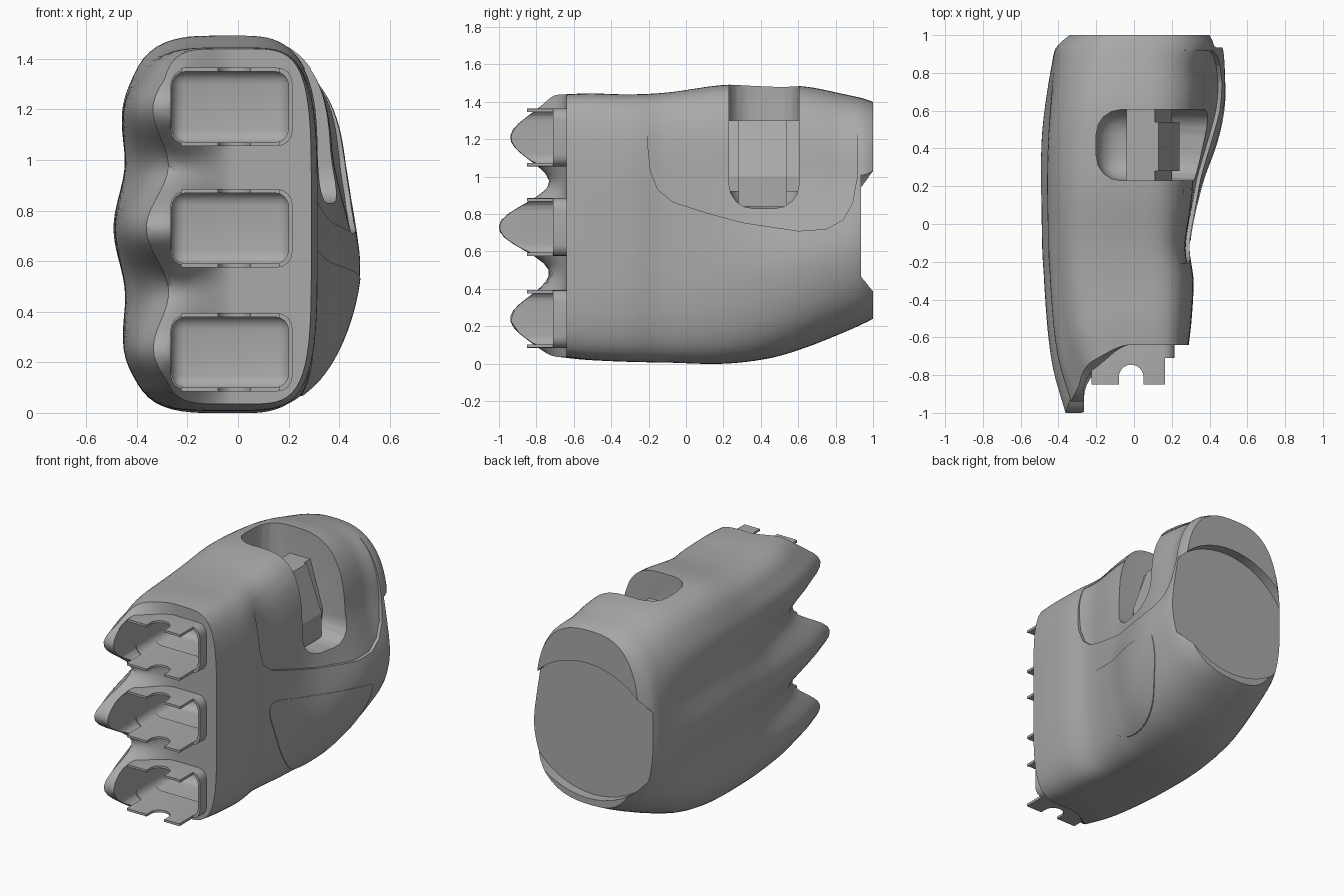
import bpy, bmesh, math
from mathutils import Vector, Matrix

if "Cube" in bpy.data.objects:
    bpy.data.objects.remove(bpy.data.objects["Cube"], do_unlink=True)

grey = bpy.data.materials.new("mid grey")
grey.use_nodes = True
grey.diffuse_color = (0.4, 0.4, 0.4, 1)
grey.node_tree.nodes["Principled BSDF"].inputs["Base Color"].default_value = (0.4, 0.4, 0.4, 1)


def make(name, bm):
    bmesh.ops.recalc_face_normals(bm, faces=bm.faces)
    me = bpy.data.meshes.new(name)
    bm.to_mesh(me)
    bm.free()
    me.materials.append(grey)
    ob = bpy.data.objects.new(name, me)
    bpy.context.collection.objects.link(ob)
    return ob


def boolean(ob, cutter, op="DIFFERENCE"):
    """Apply a boolean and remove the cutter."""
    mod = ob.modifiers.new("cut", "BOOLEAN")
    mod.operation, mod.solver, mod.object = op, "EXACT", cutter
    dg = bpy.context.evaluated_depsgraph_get()
    me = bpy.data.meshes.new_from_object(ob.evaluated_get(dg))
    ob.modifiers.clear()
    ob.data = me
    bpy.data.objects.remove(cutter, do_unlink=True)


def rounded_box(name, lo, hi, r):
    bm = bmesh.new()
    bmesh.ops.create_cube(bm, size=1)
    for v in bm.verts:
        v.co = Vector([lo[i] if v.co[i] < 0 else hi[i] for i in range(3)])
    if r:
        bmesh.ops.bevel(bm, geom=list(bm.edges), offset=r, segments=4, profile=0.5, affect="EDGES")
    return make(name, bm)


def prism(name, pts, a, b, place):
    """Extrude a 2D outline from a to b; place(p, q, depth) gives the 3D point."""
    bm = bmesh.new()
    ends = [[bm.verts.new(place(p, q, d)) for p, q in pts] for d in (a, b)]
    n = len(pts)
    for e in ends:
        bm.faces.new(e)
    for i in range(n):
        j = (i + 1) % n
        bm.faces.new((ends[0][i], ends[0][j], ends[1][j], ends[1][i]))
    return make(name, bm)


def cylinder(name, centre, r, depth, rot, scale=(1, 1, 1)):
    bm = bmesh.new()
    m = Matrix.Translation(centre) @ Matrix.Diagonal((*scale, 1)) @ rot
    bmesh.ops.create_cone(bm, cap_ends=True, segments=48, radius1=r, radius2=r, depth=depth, matrix=m)
    return make(name, bm)


def smooth(a, b, t):
    t = min(1, max(0, (t - a) / (b - a)))
    return t * t * (3 - 2 * t)


def closed_curve(pts, steps=5):
    """Round a closed outline through its points."""
    out, n = [], len(pts)
    for i in range(n):
        p = [Vector(pts[(i + k) % n]) for k in (-1, 0, 1, 2)]
        for s in range(steps):
            t = s / steps
            out.append(0.5 * (2 * p[1] + (p[2] - p[0]) * t + (2 * p[0] - 5 * p[1] + 4 * p[2] - p[3]) * t * t
                              + (3 * p[1] - p[0] - 3 * p[2] + p[3]) * t ** 3))
    return out


# Cross-section keys: y, back x, palm x, bottom z, top z, squareness of palm side and back
KEYS = [(-0.63, -.315, .29, .035, 1.44, 4.5, 5.5), (-0.5, -.385, .305, .02, 1.445, 4.2, 5.2),
        (-0.3, -.43, .315, .01, 1.44, 4.0, 5.0), (-0.1, -.452, .295, .006, 1.45, 3.6, 4.7),
        (0.2, -.462, .36, .0, 1.49, 3.2, 4.2), (0.45, -.46, .45, .03, 1.49, 3.0, 3.8),
        (0.65, -.45, .49, .09, 1.48, 2.8, 3.3), (0.85, -.43, .49, .17, 1.44, 2.7, 2.9),
        (0.94, -.41, .475, .21, 1.42, 2.7, 2.7), (1.0, -.35, .44, .24, 1.40, 2.7, 2.7)]
KNUCKLES = (0.24, 0.73, 1.21)


def key_at(y):
    for i in range(len(KEYS) - 1):
        if y <= KEYS[i + 1][0] + 1e-6:
            break
    a, b = KEYS[i], KEYS[i + 1]
    p, q = KEYS[max(i - 1, 0)], KEYS[min(i + 2, len(KEYS) - 1)]
    h = b[0] - a[0]
    t = (y - a[0]) / h
    out = []
    for k in range(1, 7):
        m0 = (b[k] - p[k]) / (b[0] - p[0]) * h
        m1 = (q[k] - a[k]) / (q[0] - a[0]) * h
        out.append((2 * t**3 - 3 * t * t + 1) * a[k] + (t**3 - 2 * t * t + t) * m0
                   + (3 * t * t - 2 * t**3) * b[k] + (t**3 - t * t) * m1)
    return out


def ridge(z):
    return max(math.cos(math.pi * (z - c) / 0.49) ** 2 if abs(z - c) < 0.245 else 0 for c in KNUCKLES)


def front_y(x, z):
    """Front surface: flat at the palm, scalloped hoods over the knuckles."""
    mid = 0.06 * smooth(0.24, 0.02, abs(z - 0.73))
    return -0.64 - smooth(0.02, 0.28, -x) * (0.09 + 0.21 * ridge(z) + mid)


def unit_outline(n_palm, n_back, m):
    """Squared ellipse with evenly spaced points."""
    fine, length = [], [0]
    for i in range(1201):
        a = 2 * math.pi * i / 1200
        c, s = math.cos(a), math.sin(a)
        e = 2 / (n_palm if c > 0 else n_back)
        fine.append((math.copysign(abs(c) ** e, c), math.copysign(abs(s) ** e, s)))
        if i:
            length.append(length[-1] + math.dist((fine[i - 1][0], 1.6 * fine[i - 1][1]),
                                                 (fine[i][0], 1.6 * fine[i][1])))
    out, k = [], 0
    for i in range(m):
        want = length[-1] * i / m
        while length[k + 1] < want:
            k += 1
        t = (want - length[k]) / max(1e-9, length[k + 1] - length[k])
        out.append([u + (v - u) * t for u, v in zip(fine[k], fine[k + 1])])
    return out


def section(y, m=120):
    xl, xr, zb, zt, n_palm, n_back = key_at(y)
    skew = 0.19 * smooth(0, 0.5, y) - 0.12 * smooth(0.8, 1, y)
    amp = 0.025 * smooth(1, 0.3, y) + 0.045 * smooth(0.1, -0.5, y)
    pts = []
    for cx, cz in unit_outline(n_palm, n_back, m):
        f = (cz + 1) / 2
        z = zb + (zt - zb) * f
        if cx > 0:
            x = xr * cx * (1 - skew * smooth(0.3, 0.7, f))
        else:
            # Grooves run only between the knuckles, not along the outer edges
            r = ridge(z) if KNUCKLES[0] < z < KNUCKLES[2] else max(0.6, ridge(z))
            x = -xl * cx + amp * (0.6 - r) * smooth(0, 0.8, -cx)
            x -= 0.02 * smooth(0.3, 0, abs(z - 0.73)) * smooth(0, 0.8, -cx) * smooth(1, 0.4, y)
        pts.append((x, y, z))
    return pts


# Palm body
bm = bmesh.new()
rings = []
ROWS = 56
for r in range(ROWS + 1):
    ring = []
    for x, y, z in section(-0.63 + 1.63 * r / ROWS):
        w = min(1, max(0, (-0.25 - y) / 0.38))
        ring.append(bm.verts.new((x, y + w * (front_y(x, z) + 0.63), z)))
    rings.append(ring)
rim = section(-0.63)
for s in range(1, 16):
    k = 1 - s / 16
    ring = []
    for x, y, z in rim:
        x, z = -0.03 + (x + 0.03) * k, 0.73 + (z - 0.73) * k
        ring.append(bm.verts.new((x, front_y(x, z), z)))
    rings.insert(0, ring)
for a, b in zip(rings, rings[1:]):
    for i in range(len(a)):
        j = (i + 1) % len(a)
        bm.faces.new((a[i], a[j], b[j], b[i]))
bm.faces.new(rings[0])
bm.faces.new(rings[-1])
palm = make("palm_body", bm)


def offset_copy(name, dist):
    ob = palm.copy()
    ob.data = palm.data.copy()
    ob.name = name
    bpy.context.collection.objects.link(ob)
    normals = [v.normal.copy() for v in ob.data.vertices]
    for v, n in zip(ob.data.vertices, normals):
        v.co += n * dist(v.co.z)
    return ob


side = lambda p, q, d: (d, p, q)

# Raised pad on the heel of the palm
pad = offset_copy("heel_pad", lambda z: 0.004)
outline = closed_curve([(-.09, .6), (-.03, .645), (.2, .6), (.68, .53), (.745, .47), (.71, .33),
                        (.58, .16), (.4, .075), (.2, .09), (.05, .24), (-.05, .46)])
boolean(pad, prism("pad_outline", outline, 0.08, 1, side), "INTERSECT")

# Recessed area around the thumb
inner = offset_copy("recess_floor", lambda z: -0.003 - 0.017 * smooth(1.36, 0.95, z))
area = [(-.21, 1.36), (-.205, 1.18), (-.19, 1.03), (-.15, .93), (-.07, .865), (.1, .81), (.3, .755),
        (.6, .71), (.75, .72), (.84, .77), (.89, .86), (.915, 1.0), (.92, 1.36)]
recess = prism("thumb_recess", area, 0.08, 1, side)
boolean(recess, inner)
boolean(palm, recess)

# Thumb slot, open to the top and to the palm side
boolean(palm, rounded_box("thumb_slot", (-.2, .23, .83), (1.2, .605, 2), .13))

# Wrist recess between the top and bottom lips
turn_y = Matrix.Rotation(math.pi / 2, 4, "X")
boolean(palm, cylinder("wrist_recess", (.03, 1.085, .73), 1, .3, turn_y, (.5, 1, .45)))

# Finger sockets and their sleeves, open on the back and palm sides
parts = [palm, pad]
for label, c in zip(("lower", "middle", "upper"), KNUCKLES):
    boolean(palm, rounded_box("socket", (-.265, -1.2, c - .145), (.205, -.3, c + .145), .055))
    sleeve = rounded_box(label + "_finger_sleeve", (-.275, -1.1, c - .155), (.215, -.5, c + .155), .06)
    boolean(sleeve, rounded_box("bore", (-.262, -1.3, c - .14), (.2, -.3, c + .14), .055))
    boolean(sleeve, rounded_box("trim", (-1, -2, c - 1), (1, -.85, c + 1), 0))
    boolean(sleeve, rounded_box("palm_trim", (.165, -2, c - 1), (1, -.71, c + 1), 0))
    boolean(sleeve, rounded_box("back_trim", (-1, -2, c - 1), (-.225, -.7, c + 1), 0))
    boolean(sleeve, cylinder("pin_notch", (-.015, -.81, c), .065, 1, Matrix.Identity(4)))
    boolean(sleeve, rounded_box("notch_mouth", (-.08, -2, c - 1), (.05, -.81, c + 1), 0))
    parts.append(sleeve)

# Thumb hinge block with cheeks
across = lambda p, q, d: (p, d, q)
parts.append(prism("thumb_hinge", [(-.04, 1.3), (.13, 1.3), (.24, 1.0), (.24, .84), (-.04, .84)],
                   .28, .54, across))
for label, a, b in (("front", .225, .28), ("rear", .54, .61)):
    parts.append(prism(label + "_hinge_cheek", [(-.04, 1.3), (.11, 1.3), (.2, 1.0), (.2, .92), (-.04, .92)],
                       a, b, across))

for ob in parts:
    ob.data.shade_smooth()
    ob.data.set_sharp_from_angle(angle=math.radians(32))
for ob in parts[-3:]:
    ob.data.shade_flat()
